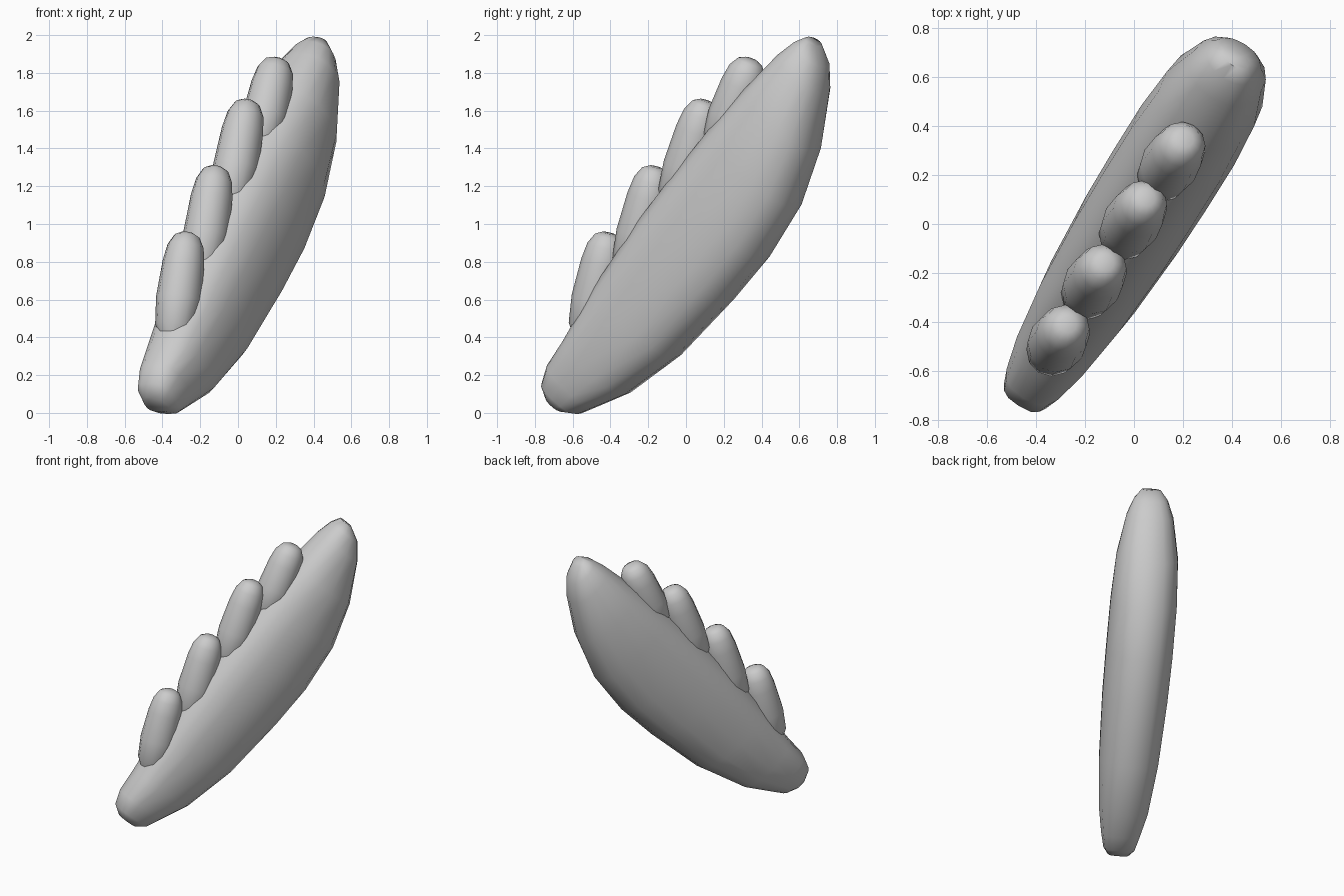
import bpy, bmesh, math
from mathutils import Vector

if "Cube" in bpy.data.objects:
    bpy.data.objects.remove(bpy.data.objects["Cube"])

grey = bpy.data.materials.new("plain_grey")
grey.diffuse_color = (0.6, 0.6, 0.6, 1)
grey.use_nodes = True
grey.node_tree.nodes["Principled BSDF"].inputs["Base Color"].default_value = grey.diffuse_color

H = Vector((0.53, 0.848, 0))       # horizontal heading of the blade
T = Vector((0.848, -0.53, 0))      # thickness direction
A = H * 0.64 + Vector((0, 0, 0.768))   # long axis
W = H * -0.768 + Vector((0, 0, 0.64))  # towards the lobes


def loft(name, rings):
    """Skin a list of closed point rings and cap both ends."""
    bm = bmesh.new()
    loops = [[bm.verts.new(p) for p in ring] for ring in rings]
    n = len(loops[0])
    for a, b in zip(loops, loops[1:]):
        for i in range(n):
            bm.faces.new((a[i], a[(i + 1) % n], b[(i + 1) % n], b[i]))
    bm.faces.new(loops[0][::-1])
    bm.faces.new(loops[-1])
    bmesh.ops.recalc_face_normals(bm, faces=bm.faces)
    mesh = bpy.data.meshes.new(name)
    bm.to_mesh(mesh)
    bm.free()
    mesh.materials.append(grey)
    obj = bpy.data.objects.new(name, mesh)
    bpy.context.collection.objects.link(obj)
    bpy.context.view_layer.objects.active = obj
    obj.select_set(True)
    bpy.ops.object.shade_smooth_by_angle(angle=math.radians(60))
    obj.select_set(False)


def ring(centre, u, v, ru, rv, n, power=1.0):
    pts = []
    for i in range(n):
        c, s = math.cos(math.tau * i / n), math.sin(math.tau * i / n)
        pts.append(centre + u * ru * math.copysign(abs(c) ** power, c)
                   + v * rv * math.copysign(abs(s) ** power, s))
    return pts


# main blade: position along axis, lower edge, upper edge, half thickness, squareness
stations = [(-1.255, -0.05, 0.07, 0.07, 0.75), (-1.21, -0.12, 0.135, 0.105, 0.7),
            (-1.11, -0.18, 0.17, 0.13, 0.75), (-0.94, -0.28, 0.175, 0.165, 0.8),
            (-0.59, -0.395, 0.21, 0.20, 0.85), (-0.15, -0.46, 0.222, 0.22, 0.87),
            (0.16, -0.485, 0.21, 0.225, 0.87), (0.50, -0.46, 0.19, 0.225, 0.87),
            (0.81, -0.36, 0.155, 0.21, 0.87), (1.08, -0.215, 0.115, 0.16, 0.87),
            (1.19, -0.13, 0.085, 0.115, 0.9), (1.25, -0.03, 0.05, 0.065, 1.0)]
loft("blade", [ring(Vector((0, 0, 1)) + A * s + W * (lo + hi) / 2 - T * 0.006,
                    W, T, (hi - lo) / 2, th, 16, p)
               for s, lo, hi, th, p in stations])

# four rounded lobes rising from the upper edge: tip, lean, length
lobes = [((-0.268, -0.41, 0.952), 0.25, 0.60), ((-0.115, -0.16, 1.302), 0.29, 0.62),
         ((0.053, 0.105, 1.652), 0.35, 0.62), ((0.21, 0.345, 1.872), 0.42, 0.54)]
profile = [(0.0, 0.035), (0.03, 0.07), (0.12, 0.10), (0.27, 0.115),
           (0.6, 0.125), (0.85, 0.11), (1.0, 0.06)]
for k, (tip, lean, length) in enumerate(lobes):
    axis = (H * lean + Vector((0, 0, 1))).normalized()
    side = T.cross(axis).normalized()
    loft(f"lobe_{k + 1}", [ring(Vector(tip) - axis * d * length, side, T, r, r * 0.95, 12)
                           for d, r in profile])
